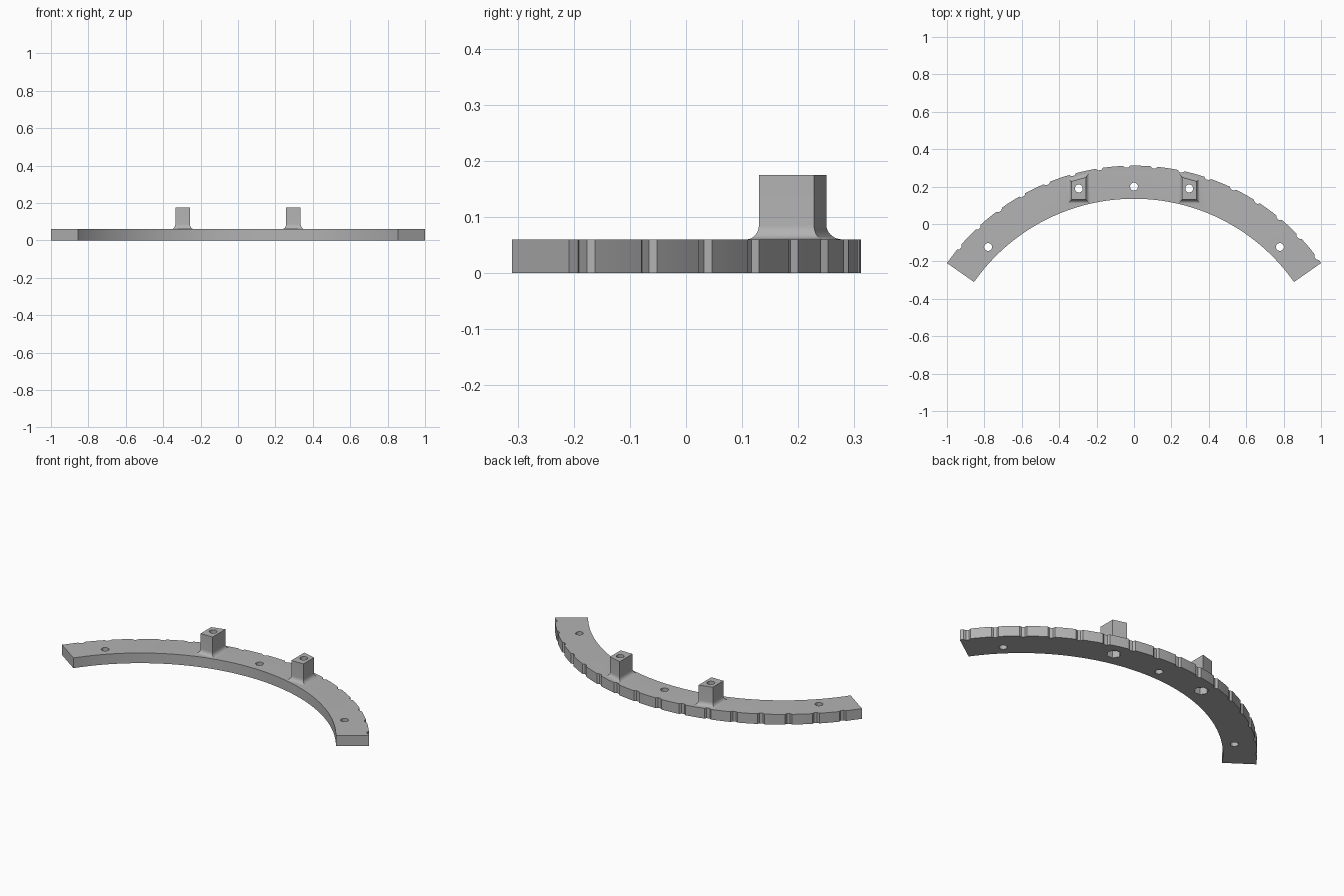
import bpy, bmesh
from math import sin, cos, radians, pi
from mathutils import Vector

R_OUT, R_IN, CY, HALF, THICK = 1.221, 1.044, -0.909, 55, 0.06
POST_TOP, FLARE = 0.175, 0.022

cube = bpy.data.objects.get("Cube")
if cube:
    bpy.data.objects.remove(cube, do_unlink=True)

grey = bpy.data.materials.new("plain_grey")
grey.use_nodes = True
grey.diffuse_color = (0.45, 0.45, 0.45, 1)
grey.node_tree.nodes["Principled BSDF"].inputs["Base Color"].default_value = grey.diffuse_color


def polar(r, deg):
    """Point on the arc; zero degrees points to the back."""
    return Vector((r * sin(radians(deg)), CY + r * cos(radians(deg))))


def loft(name, rings):
    """Closed solid through a stack of (outline, z) rings."""
    bm = bmesh.new()
    layers = [[bm.verts.new((p[0], p[1], z)) for p in pts] for pts, z in rings]
    n = len(layers[0])
    for low, high in zip(layers, layers[1:]):
        for i in range(n):
            j = (i + 1) % n
            bm.faces.new((low[i], low[j], high[j], high[i]))
    bm.faces.new(layers[0][::-1])
    bm.faces.new(layers[-1])
    bmesh.ops.recalc_face_normals(bm, faces=bm.faces)
    mesh = bpy.data.meshes.new(name)
    bm.to_mesh(mesh)
    bm.free()
    mesh.materials.append(grey)
    obj = bpy.data.objects.new(name, mesh)
    bpy.context.collection.objects.link(obj)
    return obj


def combine(target, tool, operation):
    """Apply a boolean and discard the tool."""
    tool.hide_render = True
    mod = target.modifiers.new(operation.lower(), "BOOLEAN")
    mod.operation, mod.solver, mod.object = operation, "EXACT", tool
    bpy.context.view_layer.objects.active = target
    bpy.ops.object.modifier_apply(modifier=mod.name)
    bpy.data.objects.remove(tool, do_unlink=True)


def offset(pts, d):
    """Grow a counter-clockwise convex outline by d."""
    out = []
    for i, p in enumerate(pts):
        a = (p - pts[i - 1]).normalized()
        b = (pts[(i + 1) % len(pts)] - p).normalized()
        na, nb = Vector((a.y, -a.x)), Vector((b.y, -b.x))
        out.append(p + (na + nb) * d / (1 + na.dot(nb)))
    return out


def drill(target, x, y, r, z0, z1, sides=32):
    pts = [(x + r * cos(2 * pi * i / sides), y + r * sin(2 * pi * i / sides)) for i in range(sides)]
    combine(target, loft("drill", [(pts, z0), (pts, z1)]), "DIFFERENCE")


# Curved plate: notched outer rim, plain inner arc
step = 2 * HALF / 16
outline = [polar(R_OUT, -HALF)]
for k in range(16):
    mid = -49.95 + k * step
    for r, a in ((R_OUT, -0.88), (R_OUT - 0.01, -0.42), (R_OUT - 0.01, 0.42), (R_OUT, 0.88)):
        outline.append(polar(r, mid + a))
    if k < 15:
        outline += [polar(R_OUT, mid + 0.88 + (step - 1.76) * t / 4) for t in (1, 2, 3)]
outline.append(polar(R_OUT, HALF))
outline += [polar(R_IN, HALF - 2 * HALF * i / 64) for i in range(65)]
plate = loft("curved_plate", [(outline, 0), (outline, THICK)])

# Two posts with a filleted foot and a back face that follows the rim
for side in (-1, 1):
    base = [Vector((0.257 * side, 0.13)), Vector((0.335 * side, 0.13)),
            Vector((0.335 * side, 0.228)), Vector((0.257 * side, 0.25))]
    if side < 0:
        base.reverse()
    rings = [(offset(base, FLARE), THICK - 0.02)]
    for i in range(9):
        a = pi / 2 * i / 8
        rings.append((offset(base, FLARE * (1 - sin(a))), THICK + FLARE * (1 - cos(a)) * 1.2))
    rings.append((base, POST_TOP))
    combine(plate, loft("post", rings), "UNION")

# Screw holes through the plate and posts, with nut pockets under the posts
for x, y in ((0, 0.2), (0.78, -0.123), (-0.78, -0.123), (0.295, 0.19), (-0.295, 0.19)):
    drill(plate, x, y, 0.021, -0.1, 0.3)
for x in (0.295, -0.295):
    drill(plate, x, 0.19, 0.039, -0.1, 0.04, 6)

bpy.ops.object.select_all(action="DESELECT")
plate.select_set(True)
bpy.context.view_layer.objects.active = plate
bpy.ops.object.shade_smooth_by_angle(angle=radians(25))
